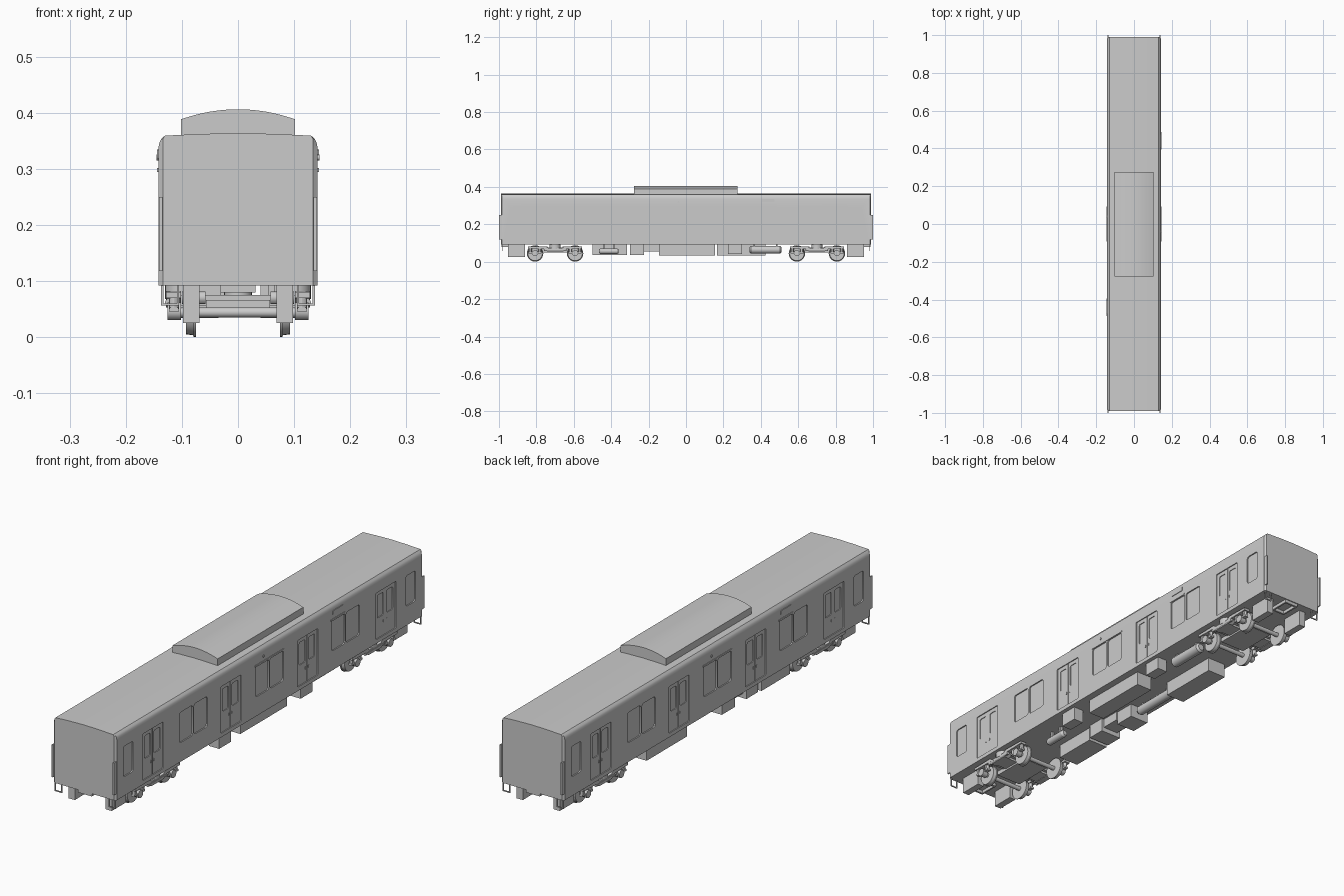
import bpy, bmesh, math
from mathutils import Matrix, Vector

if "Cube" in bpy.data.objects:
    bpy.data.objects.remove(bpy.data.objects["Cube"])


def finish(name, bm):
    bmesh.ops.recalc_face_normals(bm, faces=bm.faces)
    me = bpy.data.meshes.new(name)
    bm.to_mesh(me)
    bm.free()
    ob = bpy.data.objects.new(name, me)
    bpy.context.collection.objects.link(ob)
    return ob


def box(bm, x0, x1, y0, y1, z0, z1):
    m = Matrix.Translation(((x0 + x1) / 2, (y0 + y1) / 2, (z0 + z1) / 2)) @ \
        Matrix.Diagonal((abs(x1 - x0), abs(y1 - y0), abs(z1 - z0), 1))
    bmesh.ops.create_cube(bm, size=1, matrix=m)


def cyl(bm, p, q, r, r2=None, n=20):
    p, q = Vector(p), Vector(q)
    d = q - p
    m = Matrix.Translation((p + q) / 2) @ d.to_track_quat('Z', 'Y').to_matrix().to_4x4()
    bmesh.ops.create_cone(bm, cap_ends=True, segments=n, radius1=r,
                          radius2=r if r2 is None else r2, depth=d.length, matrix=m)


def loft(bm, loops):
    rings = [[bm.verts.new(p) for p in l] for l in loops]
    n = len(rings[0])
    for a, b in zip(rings, rings[1:]):
        for i in range(n):
            bm.faces.new((a[i], a[(i + 1) % n], b[(i + 1) % n], b[i]))
    bm.faces.new(rings[0])
    bm.faces.new(rings[-1])


def panel(bm, yc, w, z0, z1, x0, x1, r=0.01):
    """Rounded rectangle lying on a side wall, extruded from x0 to x1."""
    pts = []
    for cy, cz, a0 in ((yc + w/2 - r, z1 - r, 0), (yc - w/2 + r, z1 - r, 90),
                       (yc - w/2 + r, z0 + r, 180), (yc + w/2 - r, z0 + r, 270)):
        for k in range(4):
            a = math.radians(a0 + 30 * k)
            pts.append((cy + r * math.cos(a), cz + r * math.sin(a)))
    loft(bm, [[(x, y, z) for y, z in pts] for x in (x0, x1)])


W = 0.142
DOORS = (-0.75, -0.247, 0.247, 0.75)
WINDOWS = (-0.49, 0, 0.49)

# Car body: rounded cantrail, slightly arched roof, chamfered end corners
half = [(W, 0.092), (W, 0.335), (0.1405, 0.345), (0.137, 0.353), (0.13, 0.359), (0.065, 0.362)]
prof = half + [(0, 0.3635)] + [(-x, z) for x, z in reversed(half)]
bm = bmesh.new()
loft(bm, [[(max(-W + i, min(W - i, x)), y, z) for x, z in prof]
          for y, i in ((-0.99, 0.008), (-0.983, 0), (0.983, 0), (0.99, 0.008))])
body = finish("car_body", bm)

# Door and window recesses cut into both side walls
door_bm, win_bm = bmesh.new(), bmesh.new()
for s in (-1, 1):
    for y in DOORS:
        panel(door_bm, y, 0.13, 0.108, 0.298, s * (W - 0.004), s * 0.17, 0.004)
        for d in (-0.031, 0.031):
            panel(win_bm, y + d, 0.038, 0.19, 0.282, s * (W - 0.007), s * 0.17, 0.006)
    for y in WINDOWS:
        for d in (-0.047, 0.047):
            panel(win_bm, y + d, 0.086, 0.17, 0.294, s * (W - 0.005), s * 0.17)
    for y in (-0.91, 0.91):
        panel(win_bm, y, 0.064, 0.17, 0.294, s * (W - 0.005), s * 0.17)
for nm, b in (("door_cutter", door_bm), ("window_cutter", win_bm)):
    c = finish(nm, b)
    c.hide_render = True
    mod = body.modifiers.new(nm, 'BOOLEAN')
    mod.object, mod.operation, mod.solver = c, 'DIFFERENCE', 'EXACT'
    bpy.context.view_layer.objects.active = body
    bpy.ops.object.modifier_apply(modifier=nm)
    bpy.data.objects.remove(c)

# Door seams and handles
bm = bmesh.new()
for s in (-1, 1):
    for y in DOORS:
        box(bm, s * 0.136, s * 0.1395, y - 0.0015, y + 0.0015, 0.108, 0.298)
        for d in (-0.01, 0.01):
            box(bm, s * 0.136, s * 0.140, y + d - 0.002, y + d + 0.002, 0.16, 0.17)
finish("door_seams", bm)

# Window rails, destination signs and side lamps
bm = bmesh.new()
for s in (-1, 1):
    for y, w in ((0, 0.186), (0.44, 0.092)):
        box(bm, s * 0.138, s * 0.1445, s * y - w/2, s * y + w/2, 0.294, 0.301)
    panel(bm, s * 0.44, 0.066, 0.318, 0.334, s * 0.135, s * 0.1445, 0.002)
    cyl(bm, (s * 0.138, -0.04 * s, 0.32), (s * 0.145, -0.04 * s, 0.32), 0.005, n=12)
finish("side_signs", bm)

# Roof air conditioner
bm = bmesh.new()
arc = [(0.102 * t / 6, 0.406 - 0.018 * (t / 6) ** 2) for t in range(6, -7, -1)]
sec = [(0.102, 0.355)] + arc + [(-0.102, 0.355)]
loft(bm, [[(x, y, z) for x, z in sec] for y in (-0.277, 0.275)])
finish("roof_air_conditioner", bm)

# Corner guard plates and U-shaped steps at the four corners
guards, steps, ends, coup = (bmesh.new() for _ in range(4))
for e in (-1, 1):
    for s in (-1, 1):
        box(guards, s * 0.135, s * 0.1405, e * 0.983, e * 1.0, 0.118, 0.25)
        for x in (0.105, 0.133):
            box(steps, s * x, s * (x + 0.004), e * 0.981, e * 0.985, 0.058, 0.095)
        box(steps, s * 0.105, s * 0.137, e * 0.981, e * 0.985, 0.056, 0.06)
        # Hanging boxes behind the end walls
        box(ends, s * 0.069, s * 0.098, e * 0.86, e * 0.953, 0.025, 0.095)
        # Open coupler frame
        box(coup, s * 0.024, s * 0.031, e * 0.9, e * 0.985, 0.079, 0.095)
    for y in (0.9, 0.978):
        box(coup, -0.031, 0.031, e * y, e * (y + 0.008), 0.079, 0.095)
finish("corner_guards", guards)
finish("corner_steps", steps)
finish("end_boxes", ends)
finish("coupler_frames", coup)

# Bogies
for name, yc in (("front", -0.7), ("rear", 0.7)):
    wheels, frame = bmesh.new(), bmesh.new()
    for d in (-0.107, 0.107):
        y = yc + d
        cyl(wheels, (-0.118, y, 0.044), (0.118, y, 0.044), 0.009, n=16)
        for s in (-1, 1):
            cyl(wheels, (s * 0.079, y, 0.044), (s * 0.093, y, 0.044), 0.041, 0.039, 28)
            cyl(wheels, (s * 0.075, y, 0.044), (s * 0.079, y, 0.044), 0.044, n=28)
            # Axle box with spring pots either side
            cyl(frame, (s * 0.102, y, 0.046), (s * 0.126, y, 0.046), 0.016, n=16)
            box(frame, s * 0.106, s * 0.122, y - 0.034, y + 0.034, 0.045, 0.053)
            for k in (-0.025, 0.025):
                cyl(frame, (s * 0.114, y + k, 0.05), (s * 0.114, y + k, 0.076), 0.009, n=12)
    for s in (-1, 1):
        # Side frame with dropped middle, air spring, damper
        side = [(-0.145, 0.07), (-0.06, 0.068), (-0.04, 0.053), (0.04, 0.053), (0.06, 0.068),
                (0.145, 0.07), (0.145, 0.08), (0.05, 0.082), (0.035, 0.072), (-0.035, 0.072),
                (-0.05, 0.082), (-0.145, 0.08)]
        loft(frame, [[(s * x, yc + y, z) for y, z in side] for x in (0.102, 0.128)])
        cyl(frame, (s * 0.1, yc, 0.068), (s * 0.1, yc, 0.095), 0.03, n=24)
        cyl(frame, (s * 0.124, yc - 0.06, 0.062), (s * 0.124, yc + 0.06, 0.062), 0.006, n=12)
        for d in (-0.045, 0.045):
            cyl(frame, (s * 0.058, yc + d, 0.07), (s * 0.1, yc + d, 0.07), 0.011, n=12)
    box(frame, -0.11, 0.11, yc - 0.035, yc + 0.035, 0.055, 0.075)
    box(frame, -0.057, 0.057, yc - 0.085, yc + 0.085, 0.048, 0.066)
    cyl(frame, (0, yc, 0.06), (0, yc, 0.095), 0.025)
    finish(name + "_wheelsets", wheels)
    finish(name + "_bogie_frame", frame)

# Underfloor equipment boxes: x0, x1, y0, y1, z0
bm = bmesh.new()
for x0, x1, y0, y1, z0 in (
        (0.04, 0.112, -0.145, 0.155, 0.034), (0.08, 0.125, -0.3, -0.225, 0.036),
        (0.08, 0.125, 0.225, 0.3, 0.04), (-0.12, -0.035, 0.165, 0.425, 0.034),
        (-0.12, -0.03, -0.5, -0.315, 0.036), (-0.115, -0.02, -0.3, -0.225, 0.036),
        (-0.1, -0.03, -0.225, -0.145, 0.055), (-0.12, -0.035, -0.145, -0.06, 0.036)):
    box(bm, x0, x1, y0, y1, z0, 0.095)
finish("underfloor_boxes", bm)

# Air tanks with domed ends: x, y0, y1, z, r
bm = bmesh.new()
for x, y0, y1, z, r in ((0.075, 0.34, 0.51, 0.064, 0.021), (-0.07, -0.05, 0.155, 0.066, 0.019),
                        (0.06, -0.465, -0.36, 0.056, 0.015)):
    cyl(bm, (x, y0 + 0.008, z), (x, y1 - 0.008, z), r)
    cyl(bm, (x, y0 + 0.008, z), (x, y0, z), r, r * 0.65)
    cyl(bm, (x, y1 - 0.008, z), (x, y1, z), r, r * 0.65)
    for y in (y0 + 0.025, y1 - 0.025):
        box(bm, x - 0.006, x + 0.006, y - 0.005, y + 0.005, z, 0.095)
finish("air_tanks", bm)

# Smooth shading with sharp edges kept
for ob in bpy.context.scene.objects:
    ob.select_set(ob.type == 'MESH')
bpy.context.view_layer.objects.active = body
bpy.ops.object.shade_smooth_by_angle(angle=math.radians(30))
